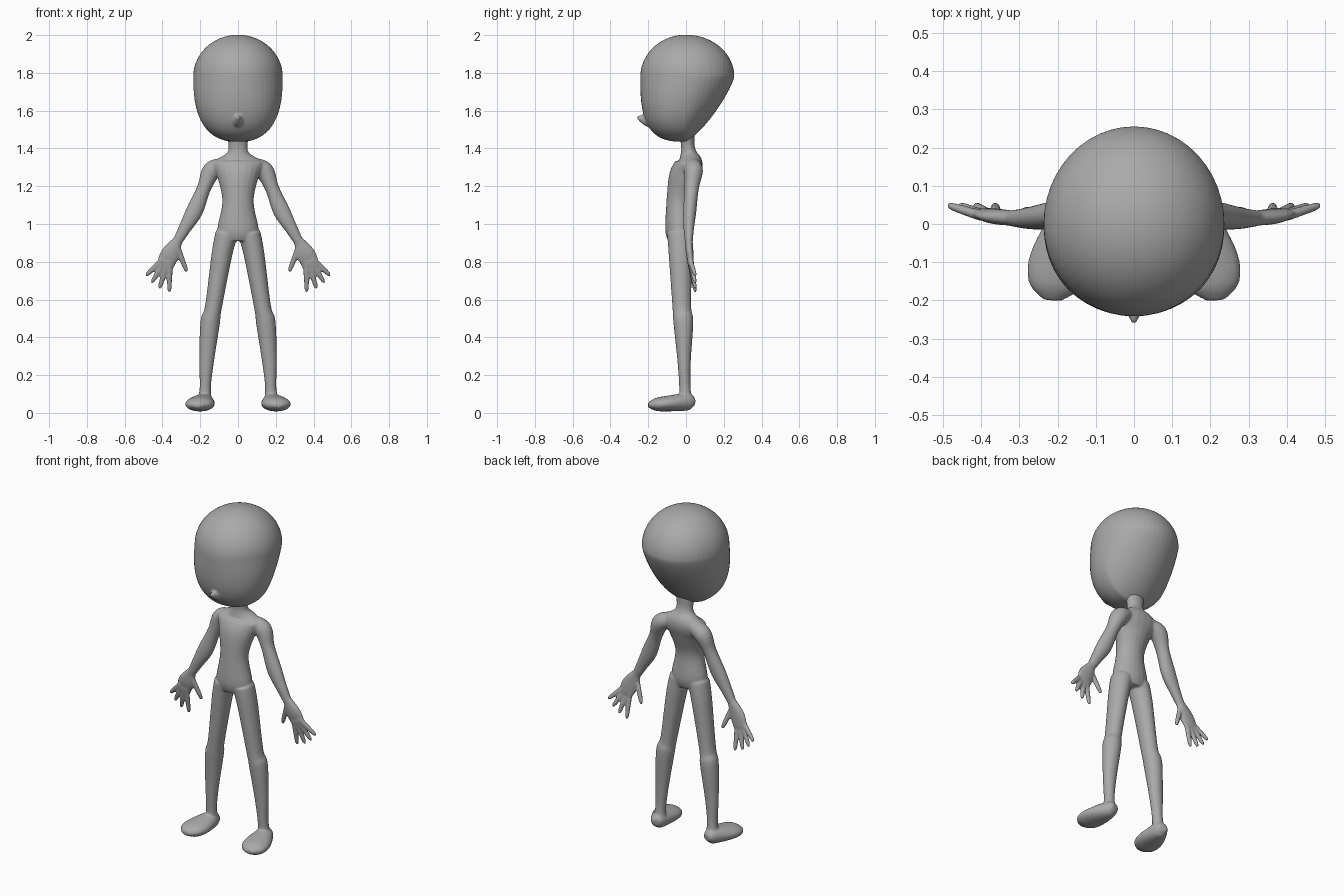
import bpy, bmesh, math
from mathutils import Vector

cube = bpy.data.objects.get("Cube")
if cube:
    bpy.data.objects.remove(cube)

SKIN = (0.4, 0.4, 0.4, 1)
skin = bpy.data.materials.new("grey_skin")
skin.use_nodes = True
skin.diffuse_color = SKIN
skin.node_tree.nodes["Principled BSDF"].inputs["Base Color"].default_value = SKIN


def spline(stations, steps=5):
    """Smooth curve through stations of position, half width and half depth."""
    knots = [Vector(s) for s in stations]
    knots = [knots[0], *knots, knots[-1]]
    curve = []
    for before, start, end, after in zip(knots, knots[1:], knots[2:], knots[3:]):
        leave, arrive = (end - before) / 2, (after - start) / 2
        for step in range(steps):
            t = step / steps
            ease = t * t * (3 - 2 * t)
            curve.append(start * (1 - ease) + end * ease
                         + leave * t * (1 - t) ** 2 - arrive * t * t * (1 - t))
    return curve + [knots[-1]]


def tube(bm, stations, side=1, segments=20):
    """Loft closed oval rings along the spline; side mirrors it across x."""
    curve = spline(stations)
    centres = [Vector((s[0] * side, s[1], s[2])) for s in curve]
    whole = centres[-1] - centres[0]
    lying = abs(whole.y) > abs(whole.z)
    rings = []
    for i, (centre, station) in enumerate(zip(centres, curve)):
        along = centres[min(i + 1, len(centres) - 1)] - centres[max(i - 1, 0)]
        along.normalize()
        reference = Vector((0, 0, 1)) if lying else Vector((0, 1, 0))
        across = reference.cross(along).normalized()
        deep = along.cross(across)
        ring = []
        for k in range(segments):
            angle = math.tau * k / segments
            ring.append(bm.verts.new(centre + across * station[3] * math.cos(angle)
                                     + deep * station[4] * math.sin(angle)))
        rings.append(ring)
    for lower, upper in zip(rings, rings[1:]):
        for k in range(segments):
            bm.faces.new((lower[k - 1], lower[k], upper[k], upper[k - 1]))
    bm.faces.new(rings[0][::-1])
    bm.faces.new(rings[-1])


def finish(bm, name):
    """Fuse the overlapping parts into one smooth skin."""
    bmesh.ops.recalc_face_normals(bm, faces=bm.faces)
    mesh = bpy.data.meshes.new(name)
    bm.to_mesh(mesh)
    bm.free()
    mesh.materials.append(skin)
    mesh.shade_smooth()
    ob = bpy.data.objects.new(name, mesh)
    bpy.context.collection.objects.link(ob)
    fuse = ob.modifiers.new("fuse", "REMESH")
    fuse.mode = "VOXEL"
    fuse.voxel_size = 0.006
    fuse.use_smooth_shade = True
    soften = ob.modifiers.new("soften", "SMOOTH")
    soften.factor = 0.5
    soften.iterations = 6


def swell(height, power):
    return max(0, 1 - height ** power) ** (1 / power)


# Head: round cranium above, full face and narrow nape below
bm = bmesh.new()
bmesh.ops.create_uvsphere(bm, u_segments=48, v_segments=48, radius=1)
for v in bm.verts:
    height = min(abs(v.co.z), 1)
    out = Vector((v.co.x, v.co.y))
    if out.length > 0:
        out.normalize()
    behind = out.y > 0
    below = v.co.z < 0
    wide = swell(height, 2.4 if below else 2)
    deep = swell(height, (1.25 if behind else 3) if below else 2)
    if below:
        wide *= 1 - 0.3 * height * out.y
    v.co.x = out.x * wide * 0.237
    v.co.y = out.y * deep * (0.256 if behind else 0.242)
    v.co.z = 1.78 + v.co.z * (0.345 if below else 0.222)

# Nose: small pointed button
tube(bm, [(0, -.17, 1.55, .05, .05),
          (0, -.22, 1.555, .025, .03),
          (0, -.26, 1.565, .006, .006)])
finish(bm, "head")

# Torso rising into the neck
bm = bmesh.new()
tube(bm, [(0, -.035, .91, .09, .06),
          (0, -.035, .97, .11, .075),
          (0, -.035, 1.12, .083, .068),
          (0, -.01, 1.25, .11, .08),
          (0, .02, 1.32, .14, .07),
          (0, .015, 1.37, .065, .045),
          (0, .01, 1.41, .05, .036),
          (0, .005, 1.47, .06, .04)])

for side in (1, -1):
    # Arm from shoulder to wrist, thicker at the elbow
    tube(bm, [(.08, .03, 1.31, .04, .045),
              (.14, .04, 1.28, .05, .05),
              (.18, .03, 1.19, .037, .038),
              (.23, .02, 1.07, .045, .035),
              (.28, .015, .98, .034, .028),
              (.325, .015, .9, .025, .02)], side)
    # Palm
    tube(bm, [(.315, .015, .92, .024, .02),
              (.36, .02, .84, .05, .02),
              (.385, .03, .78, .045, .012)], side)
    # Four fingers fanned out from the palm, then the thumb
    palm = Vector((.36, .02, .85))
    digits = [(Vector((.318, .015, .87)), Vector((.27, .04, .745)))]
    for finger in range(4):
        angle = math.radians(-44 - 15 * finger)
        ray = Vector((math.cos(angle), 0, math.sin(angle)))
        tip = palm + ray * (.18 + .011 * finger)
        tip.y = .05
        digits.append((palm + ray * .05, tip))
    for root, tip in digits:
        tube(bm, [(*root, .016, .014),
                  (*root.lerp(tip, .8), .013, .011),
                  (*tip, .005, .005)], side)
    # Leg with a bony knee
    tube(bm, [(.06, -.035, .95, .06, .065),
              (.085, -.03, .84, .055, .062),
              (.13, -.022, .56, .045, .05),
              (.147, -.014, .48, .052, .053),
              (.166, -.01, .28, .04, .036),
              (.173, -.006, .14, .03, .03),
              (.176, 0, .06, .038, .034)], side)
    # Foot, turned slightly outward
    tube(bm, [(.17, .045, .055, .025, .02),
              (.178, .01, .058, .046, .045),
              (.197, -.09, .05, .076, .042),
              (.21, -.16, .044, .068, .034),
              (.215, -.2, .04, .025, .012)], side)
finish(bm, "body")
